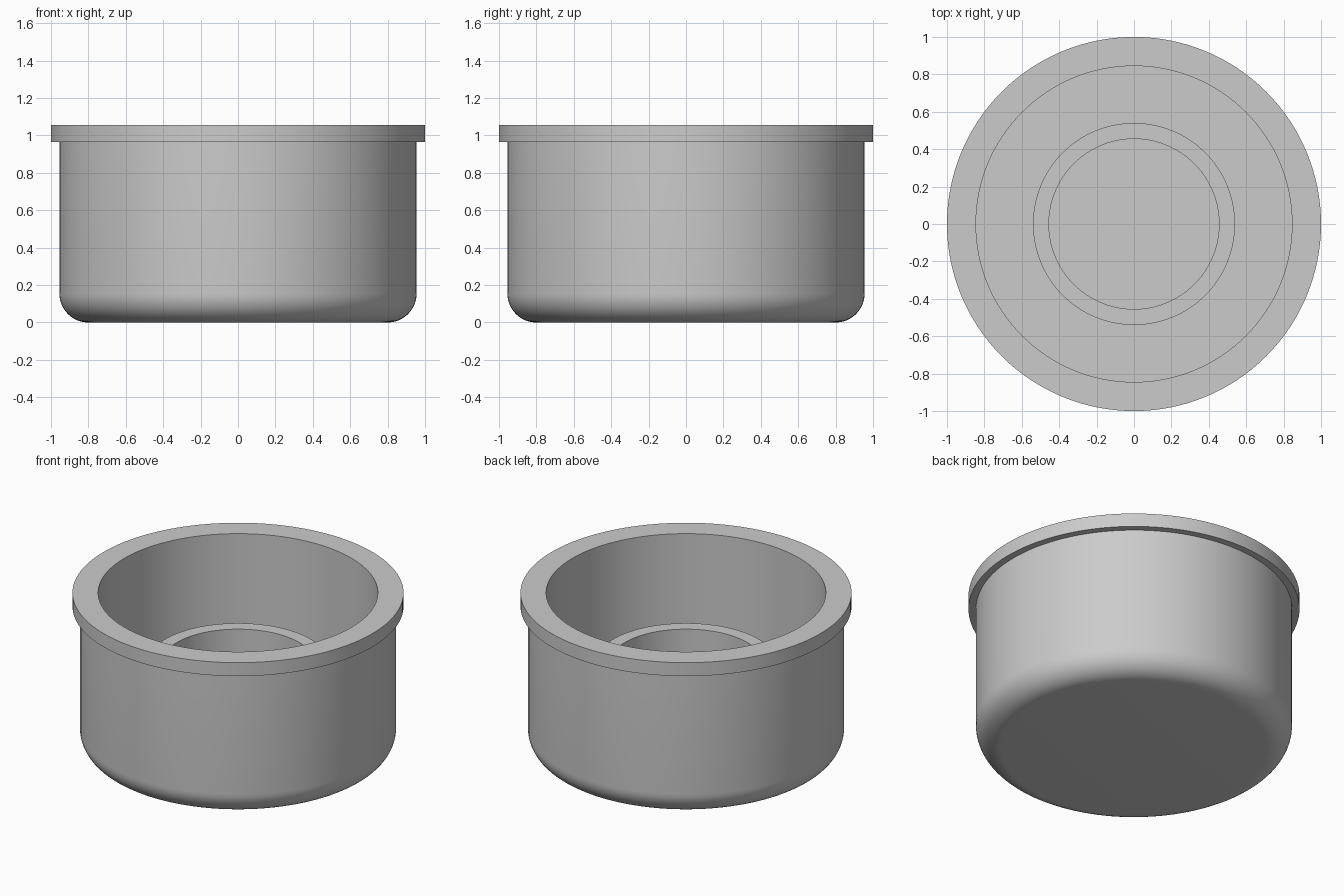
import bpy, bmesh, math

cube = bpy.data.objects.get("Cube")
if cube:
    bpy.data.objects.remove(cube, do_unlink=True)

SEGMENTS = 128
FLOOR = 0.11
HEIGHT = 1.055
BODY_R, INNER_R, FILLET = 0.955, 0.845, 0.155

# Single plain grey finish
grey = bpy.data.materials.new("plain_grey")
grey.use_nodes = True
colour = (0.6, 0.6, 0.6, 1)
grey.diffuse_color = colour
grey.node_tree.nodes["Principled BSDF"].inputs["Base Color"].default_value = colour


def lathe(name, profile):
    """Revolve (radius, height) points around z."""
    bm = bmesh.new()
    verts = [bm.verts.new((r, 0, z)) for r, z in profile]
    edges = [bm.edges.new(pair) for pair in zip(verts, verts[1:])]
    bmesh.ops.spin(bm, geom=verts + edges, cent=(0, 0, 0), axis=(0, 0, 1),
                   angle=math.tau, steps=SEGMENTS, use_duplicate=False)
    bmesh.ops.remove_doubles(bm, verts=bm.verts, dist=1e-4)
    bmesh.ops.recalc_face_normals(bm, faces=bm.faces)
    mesh = bpy.data.meshes.new(name)
    bm.to_mesh(mesh)
    bm.free()
    mesh.materials.append(grey)
    obj = bpy.data.objects.new(name, mesh)
    bpy.context.collection.objects.link(obj)
    bpy.ops.object.select_all(action='DESELECT')
    obj.select_set(True)
    bpy.context.view_layer.objects.active = obj
    bpy.ops.object.shade_smooth_by_angle(angle=math.radians(30))
    return obj


# Cup body: flat base, rounded bottom edge, straight wall, flanged rim, flat floor
steps = 12
fillet = [(BODY_R - FILLET + FILLET * math.sin(a), FILLET - FILLET * math.cos(a))
          for a in (math.pi / 2 * i / steps for i in range(steps + 1))]
rim = [(BODY_R, 0.965), (1, 0.965), (1, HEIGHT), (INNER_R, HEIGHT)]
lathe("cup_body", [(0, 0)] + fillet + rim + [(INNER_R, FLOOR), (0, FLOOR)])

# Upright tube standing in the middle of the floor
tube_outer, tube_inner, tube_top = 0.54, 0.455, 0.60
lathe("inner_tube", [(tube_outer, FLOOR), (tube_outer, tube_top), (tube_inner, tube_top),
                     (tube_inner, FLOOR), (tube_outer, FLOOR)])
